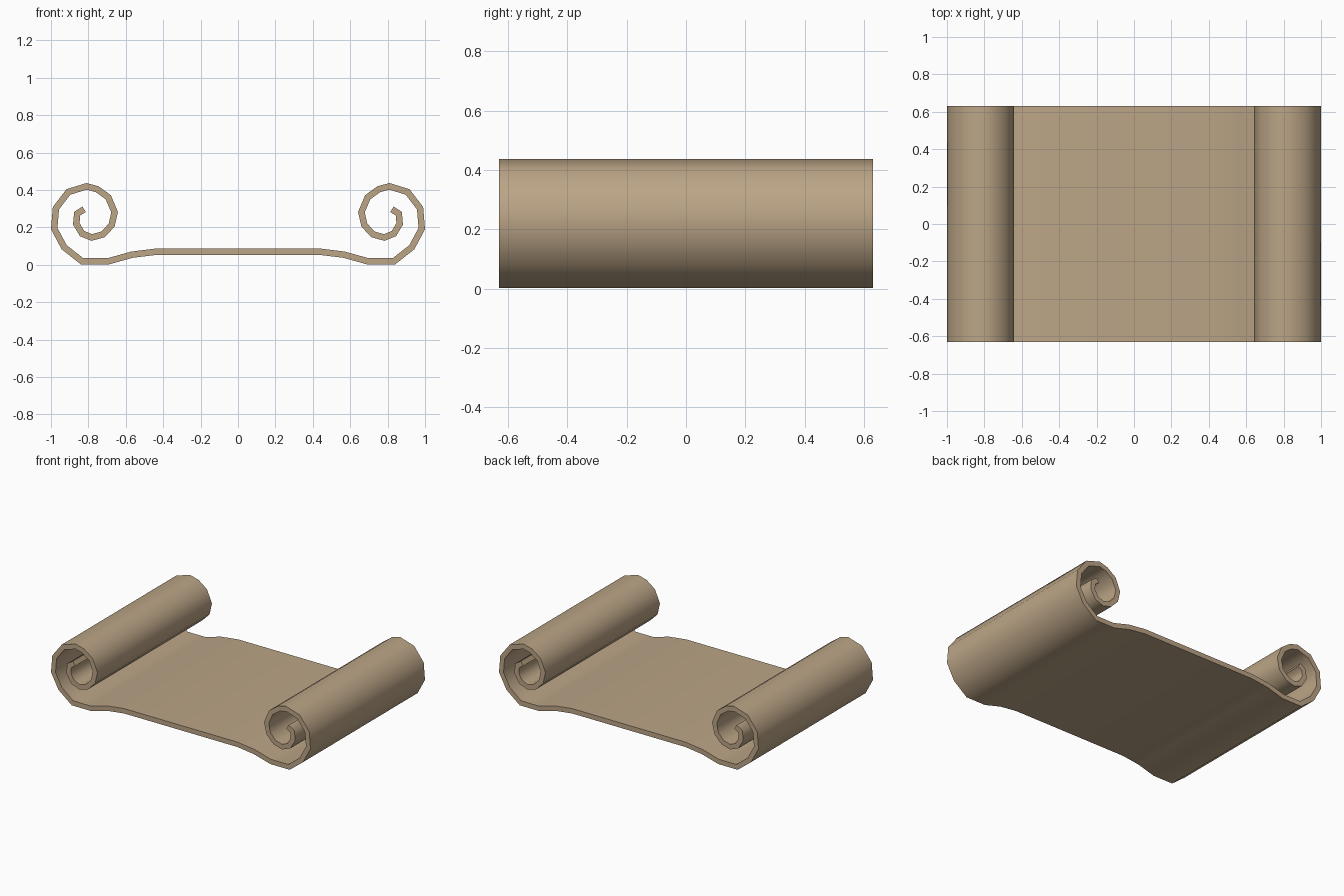
import bpy, bmesh, math
from mathutils import Vector

if "Cube" in bpy.data.objects:
    bpy.data.objects.remove(bpy.data.objects["Cube"])

DEPTH = 0.63      # half length along y
THICK = 0.034     # sheet thickness

# Outer face of the left half: from the flat middle out and around the curl
left = [(-0.436, 0.053), (-0.565, 0.037), (-0.69, 0.002), (-0.84, 0.002),
        (-0.943, 0.083), (-1.0, 0.19), (-0.99, 0.309), (-0.917, 0.404),
        (-0.81, 0.437), (-0.746, 0.42), (-0.68, 0.372), (-0.642, 0.283),
        (-0.66, 0.203), (-0.714, 0.147), (-0.783, 0.128), (-0.845, 0.153),
        (-0.882, 0.215), (-0.876, 0.283), (-0.832, 0.311)]


def inner_offset(points, t):
    """Mitred offset to the right-hand side of the path."""
    pts = [Vector(p) for p in points]
    result = []
    for i, p in enumerate(pts):
        normals = []
        for a, b in ((i - 1, i), (i, i + 1)):
            if a >= 0 and b < len(pts):
                d = (pts[b] - pts[a]).normalized()
                normals.append(Vector((d.y, -d.x)))
        if i == 0:
            normals = [Vector((0, 1))] + normals   # meets the flat middle
        m = sum(normals, Vector((0, 0))).normalized()
        result.append(p + m * t / m.dot(normals[-1]))
    return result


inner_left = inner_offset(left, THICK)


def both_sides(half):
    """Left curl tip, across the middle, to the mirrored right curl tip."""
    return [(p[0], p[1]) for p in reversed(half)] + [(-p[0], p[1]) for p in half]


outer, inner = both_sides(left), both_sides(inner_left)

# Sheet: cross-section quads extruded along y
bm = bmesh.new()
o = [bm.verts.new((x, -DEPTH, z)) for x, z in outer]
n = [bm.verts.new((x, -DEPTH, z)) for x, z in inner]
section = [bm.faces.new((o[i], o[i + 1], n[i + 1], n[i])) for i in range(len(o) - 1)]
ext = bmesh.ops.extrude_face_region(bm, geom=section, use_keep_orig=True)
bmesh.ops.translate(bm, vec=(0, 2 * DEPTH, 0),
                    verts=[g for g in ext["geom"] if isinstance(g, bmesh.types.BMVert)])
bmesh.ops.recalc_face_normals(bm, faces=bm.faces)
mesh = bpy.data.meshes.new("scroll_sheet")
bm.to_mesh(mesh)
bm.free()

parchment = bpy.data.materials.new("tan parchment")
parchment.diffuse_color = (0.50, 0.375, 0.24, 1)
parchment.use_nodes = True
parchment.node_tree.nodes["Principled BSDF"].inputs["Base Color"].default_value = parchment.diffuse_color
mesh.materials.append(parchment)

scroll = bpy.data.objects.new("scroll_sheet", mesh)
bpy.context.collection.objects.link(scroll)
bpy.context.view_layer.objects.active = scroll
scroll.select_set(True)
bpy.ops.object.shade_smooth_by_angle(angle=math.radians(55))
